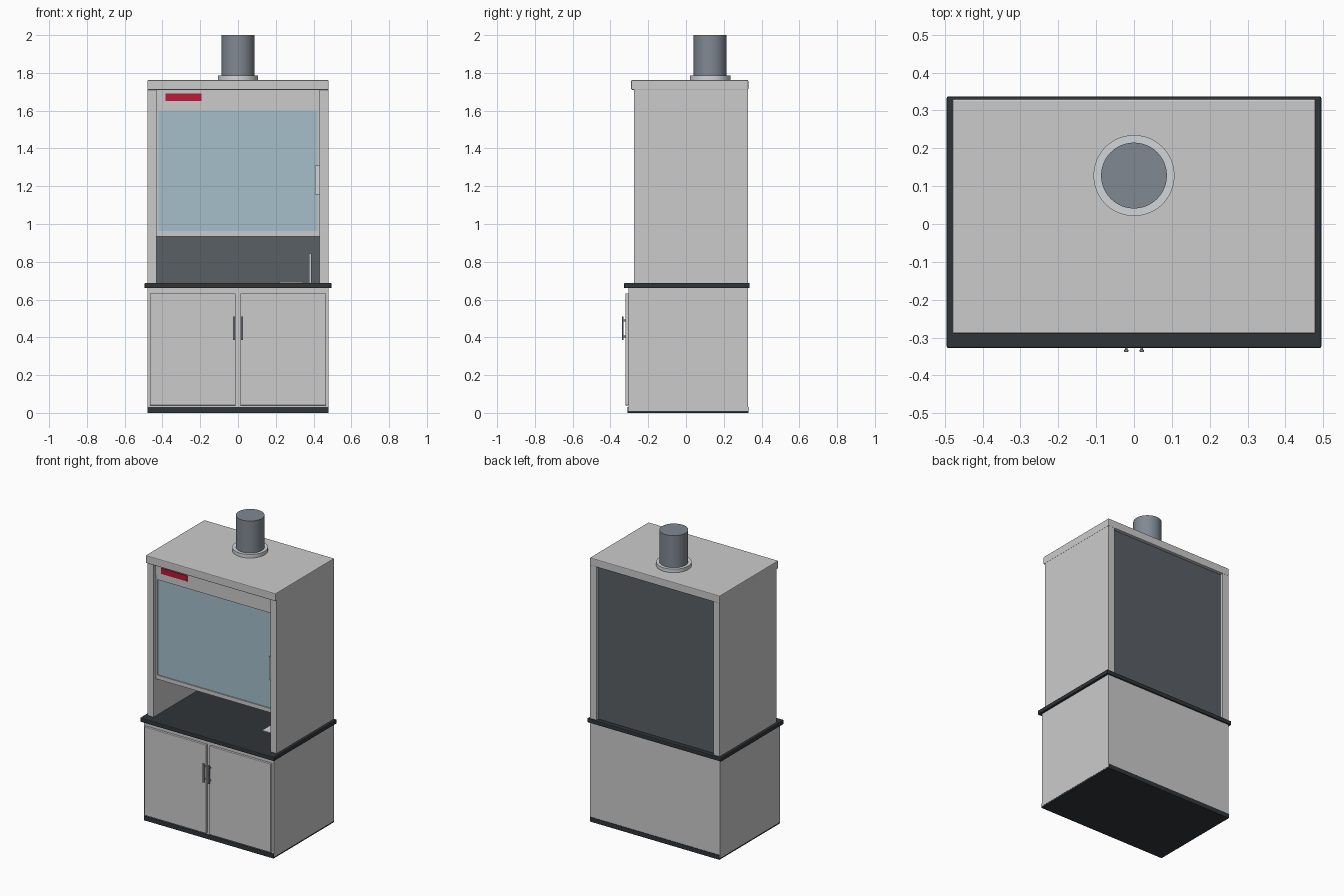
import bpy, bmesh, math

if "Cube" in bpy.data.objects:
    bpy.data.objects.remove(bpy.data.objects["Cube"])


def material(name, color):
    m = bpy.data.materials.new(name)
    m.diffuse_color = (*color, 1)
    m.use_nodes = True
    m.node_tree.nodes["Principled BSDF"].inputs["Base Color"].default_value = m.diffuse_color
    return m


DARK = material("dark_resin", (0.03, 0.035, 0.04))
LINER = material("liner_grey", (0.10, 0.115, 0.13))
DOOR = material("door_grey", (0.60, 0.61, 0.63))
GLASS = material("sash_glass", (0.38, 0.52, 0.60))
RED = material("display_red", (0.50, 0.01, 0.04))
STEEL = material("duct_steel", (0.22, 0.25, 0.29))
LIGHT = material("pale_fitting", (0.65, 0.67, 0.70))


def finish(name, bm, mat):
    me = bpy.data.meshes.new(name)
    bm.to_mesh(me)
    bm.free()
    ob = bpy.data.objects.new(name, me)
    bpy.context.collection.objects.link(ob)
    if mat:
        me.materials.append(mat)
    return ob


def box(name, x, y, z, mat=None, bevel=0.0):
    """Box from (min, max) pairs on each axis."""
    bm = bmesh.new()
    bmesh.ops.create_cube(bm, size=1)
    for v in bm.verts:
        for i, (a, b) in enumerate((x, y, z)):
            v.co[i] = (a + b) / 2 + v.co[i] * (b - a)
    ob = finish(name, bm, mat)
    if bevel:
        m = ob.modifiers.new("bevel", "BEVEL")
        m.width, m.segments = bevel, 2
    return ob


def cylinder(name, x, y, z, r, mat=None, sides=48):
    bm = bmesh.new()
    bmesh.ops.create_cone(bm, cap_ends=True, segments=sides, radius1=r, radius2=r, depth=z[1] - z[0])
    bmesh.ops.translate(bm, verts=bm.verts, vec=(x, y, sum(z) / 2))
    ob = finish(name, bm, mat)
    bpy.context.view_layer.objects.active = ob
    ob.select_set(True)
    bpy.ops.object.shade_smooth_by_angle(angle=math.radians(40))
    ob.select_set(False)
    return ob


def span(s, a, b):
    """Mirror an x range to side s."""
    return tuple(sorted((s * a, s * b)))


# Base cabinet, plinth and worktop
box("plinth", (-0.479, 0.479), (-0.309, 0.331), (0, 0.03), DARK)
box("base_cabinet", (-0.48, 0.48), (-0.305, 0.328), (0.01, 0.66))
box("worktop", (-0.495, 0.495), (-0.328, 0.337), (0.66, 0.688), DARK, 0.005)

# Doors with pull handles, side walls of the hood
for s, side in ((-1, "left"), (1, "right")):
    box(side + "_door", span(s, 0.012, 0.467), (-0.321, -0.304), (0.04, 0.632), DOOR, 0.003)
    box(side + "_door_handle", span(s, 0.015, 0.026), (-0.338, -0.331), (0.385, 0.51), STEEL, 0.002)
    for z in (0.40, 0.485):
        box(side + "_handle_post", span(s, 0.017, 0.024), (-0.333, -0.32), (z, z + 0.01), STEEL)
    box(side + "_wall", span(s, 0.432, 0.478), (-0.275, 0.328), (0.687, 1.712))

# Roof, back panel and header
box("roof", (-0.48, 0.48), (-0.29, 0.33), (1.71, 1.762), None, 0.005)
box("back_panel", (-0.433, 0.433), (0.29, 0.308), (0.687, 1.711), LINER)
box("header", (-0.433, 0.433), (-0.255, -0.225), (1.63, 1.711))
box("display", (-0.385, -0.193), (-0.261, -0.254), (1.652, 1.69), RED)

# Sliding sash: rails, stiles and glass
box("sash_top_rail", (-0.432, 0.432), (-0.25, -0.225), (1.6, 1.63))
box("sash_bottom_rail", (-0.432, 0.432), (-0.25, -0.225), (0.935, 0.962))
for s, side in ((-1, "left"), (1, "right")):
    box(side + "_sash_stile", span(s, 0.42, 0.432), (-0.25, -0.225), (0.962, 1.6))
box("sash_glass", (-0.421, 0.421), (-0.243, -0.233), (0.961, 1.601), GLASS)
box("control_panel", (0.408, 0.433), (-0.258, -0.242), (1.155, 1.31), LIGHT)

# Small sink and tap inside the chamber
box("sink_plate", (0.22, 0.345), (-0.06, 0.11), (0.687, 0.693), LIGHT)
cylinder("tap_post", 0.383, 0.03, (0.687, 0.845), 0.007, LIGHT, 16)

# Exhaust duct
cylinder("duct_flange", 0, 0.128, (1.76, 1.786), 0.107, LIGHT)
cylinder("duct_pipe", 0, 0.128, (1.78, 2.0), 0.087, STEEL)
